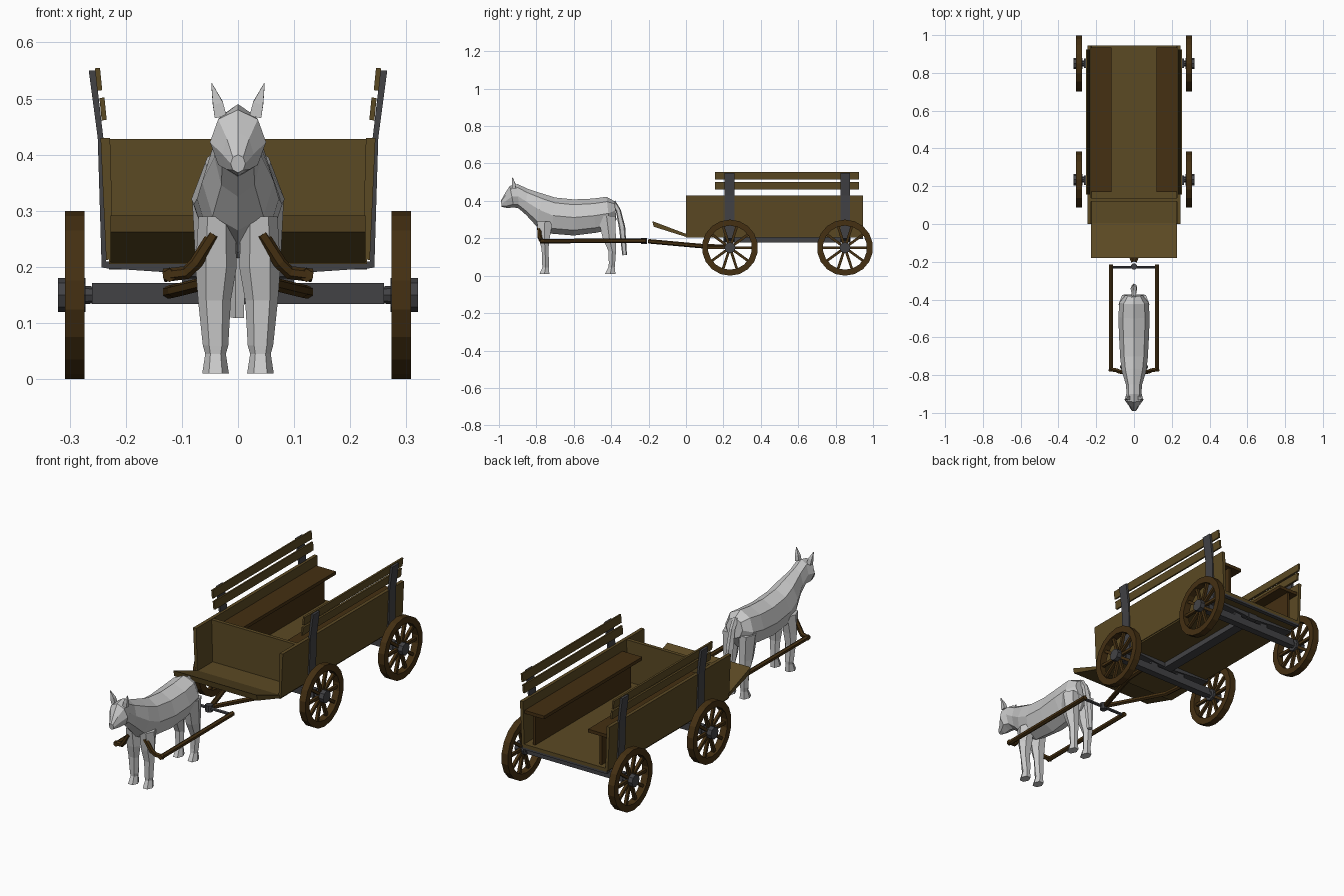
import bpy, bmesh, math
from mathutils import Vector, Matrix

if "Cube" in bpy.data.objects:
    bpy.data.objects.remove(bpy.data.objects["Cube"])


def material(name, rgb):
    m = bpy.data.materials.new(name)
    m.diffuse_color = (*rgb, 1)
    m.use_nodes = True
    m.node_tree.nodes["Principled BSDF"].inputs["Base Color"].default_value = m.diffuse_color
    return m


WOOD = material("light brown wood", (0.105, 0.067, 0.017))
DARK = material("dark brown wood", (0.058, 0.029, 0.006))
IRON = material("dark grey iron", (0.055, 0.055, 0.060))
COAT = material("grey coat", (0.58, 0.58, 0.58))


def finish(name, bm, mat):
    bmesh.ops.recalc_face_normals(bm, faces=bm.faces)
    me = bpy.data.meshes.new(name)
    bm.to_mesh(me)
    bm.free()
    me.materials.append(mat)
    ob = bpy.data.objects.new(name, me)
    bpy.context.collection.objects.link(ob)
    return ob


def skin(bm, rings, closed=False):
    """Bridge rings of points; cap the ends unless closed."""
    vs = [[bm.verts.new(p) for p in r] for r in rings]
    n, k = len(vs), len(vs[0])
    for i in range(n if closed else n - 1):
        a, b = vs[i], vs[(i + 1) % n]
        for j in range(k):
            bm.faces.new((a[j], a[(j + 1) % k], b[(j + 1) % k], b[j]))
    if not closed:
        bm.faces.new(vs[0])
        bm.faces.new(vs[-1])


def prism(name, profile, spans, mat, mirror=True):
    """Extrude an x-z profile along each y span, on both sides if mirrored."""
    bm = bmesh.new()
    for y0, y1 in spans:
        for s in ((1, -1) if mirror else (1,)):
            skin(bm, [[(s * x, y, z) for x, z in profile] for y in (y0, y1)])
    return finish(name, bm, mat)


def box(name, x0, x1, y0, y1, z0, z1, mat, mirror=False):
    return prism(name, [(x0, z0), (x1, z0), (x1, z1), (x0, z1)], [(y0, y1)], mat, mirror)


def bar(name, pts, r, mat, sides=6, mirror=True):
    """Round bar along a path with one radius per point or a single radius."""
    bm = bmesh.new()
    pts = [Vector(p) for p in pts]
    rad = r if isinstance(r, (list, tuple)) else [r] * len(pts)
    for s in ((1, -1) if mirror else (1,)):
        rings = []
        for i, p in enumerate(pts):
            d = (pts[min(i + 1, len(pts) - 1)] - pts[max(i - 1, 0)]).normalized()
            ref = Vector((0, 0, 1)) if abs(d.z) < 0.9 else Vector((0, 1, 0))
            u = d.cross(ref).normalized()
            v = d.cross(u)
            ring = []
            for k in range(sides):
                a = 2 * math.pi * (k + 0.5) / sides
                q = p + rad[i] * (math.cos(a) * u + math.sin(a) * v)
                ring.append((s * q.x, q.y, q.z))
            rings.append(ring)
        skin(bm, rings)
    return finish(name, bm, mat)


# Wagon box: floor, flared sides, front panel, foot board
box("floor", -0.23, 0.23, 0, 0.945, 0.205, 0.222, WOOD)
prism("side_panel", [(0.222, 0.215), (0.235, 0.212), (0.245, 0.43), (0.228, 0.43)], [(0, 0.945)], WOOD)
prism("front_panel", [(-0.224, 0.215), (0.224, 0.215), (0.230, 0.428), (-0.230, 0.428)],
      [(0.12, 0.138)], WOOD, False)
bm = bmesh.new()
skin(bm, [[(x, -0.180, 0.292), (x, 0.005, 0.222), (x, 0.005, 0.206), (x, -0.173, 0.262)]
          for x in (-0.227, 0.227)])
finish("foot_board", bm, WOOD)

# Side benches
box("bench_seat", 0.12, 0.232, 0.17, 0.935, 0.368, 0.384, DARK, True)
box("bench_support", 0.175, 0.188, 0.18, 0.925, 0.22, 0.37, DARK, True)

# Iron uprights and cross braces at the two axles
BRACES = [(0.207, 0.258), (0.825, 0.876)]
prism("upright", [(0.235, 0.199), (0.243, 0.199), (0.250, 0.43), (0.266, 0.55), (0.254, 0.55), (0.240, 0.43)],
      BRACES, IRON)
prism("cross_brace", [(-0.24, 0.198), (-0.12, 0.190), (0, 0.180), (0.12, 0.190), (0.24, 0.198),
                      (0.24, 0.210), (-0.24, 0.210)], BRACES, IRON, False)
box("rear_edge", -0.23, 0.23, 0.925, 0.945, 0.195, 0.206, IRON)
box("centre_beam", -0.025, 0.025, 0.2, 0.88, 0.178, 0.206, IRON)

# Upper rail planks
for nm, x, z in (("lower_rail", 0.234, 0.462), ("upper_rail", 0.242, 0.515)):
    prism(nm, [(x, z), (x + 0.009, z - 0.001), (x + 0.013, z + 0.039), (x + 0.004, z + 0.040)],
          [(0.155, 0.925)], WOOD)


# Axles and wheels
def ring_at(x, y, r, n):
    return [(x, y + r * math.sin(2 * math.pi * k / n), 0.15 + r * math.cos(2 * math.pi * k / n))
            for k in range(n)]


for nm, yc in (("front", 0.235), ("rear", 0.85)):
    box(nm + "_axle", -0.26, 0.26, yc - 0.018, yc + 0.018, 0.134, 0.171, IRON)
    box(nm + "_axle_block", 0.06, 0.10, yc - 0.015, yc + 0.015, 0.17, 0.195, IRON, True)
    rim, hub, spokes = bmesh.new(), bmesh.new(), bmesh.new()
    for s in (1, -1):
        a, b = s * 0.274, s * 0.308
        skin_rings = [ring_at(a, yc, 0.15, 18), ring_at(b, yc, 0.15, 18),
                      ring_at(b, yc, 0.118, 18), ring_at(a, yc, 0.118, 18)]
        skin(rim, skin_rings, closed=True)
        skin(hub, [ring_at(s * x, yc, r, 8) for x, r in
                   ((0.25, 0.015), (0.272, 0.016), (0.272, 0.03), (0.321, 0.03))])
        for k in range(10):
            rot = Matrix.Translation((s * 0.291, yc, 0.15)) @ Matrix.Rotation(2 * math.pi * (k + 0.5) / 10, 4, 'X')
            bmesh.ops.create_cube(spokes, size=1, matrix=rot @ Matrix.Translation((0, 0, 0.072))
                                  @ Matrix.Diagonal((0.014, 0.014, 0.1, 1)))
    finish(nm + "_wheel_rim", rim, DARK)
    finish(nm + "_wheel_hub", hub, IRON)
    finish(nm + "_wheel_spokes", spokes, DARK)

# Draught gear: V pole, crossbar, shafts and chest yoke
bar("draw_pole", [(0.125, 0.235, 0.155), (0.115, 0.1, 0.157), (0.005, -0.20, 0.184)], 0.012, DARK)
bar("hitch_pin", [(0, -0.225, 0.170), (0, -0.225, 0.202)], 0.018, IRON, 8, False)
bar("crossbar", [(-0.125, -0.228, 0.187), (0.125, -0.228, 0.187)], 0.008, IRON, 6, False)
bar("shaft", [(0.122, -0.215, 0.187), (0.122, -0.78, 0.185)], 0.012, DARK)
bar("yoke", [(0.132, -0.768, 0.185), (0.092, -0.775, 0.190), (0.075, -0.782, 0.207), (0.043, -0.785, 0.258)],
    0.012, DARK)

# Animal body: loft of (top y, top z, bottom y, bottom z, half width) from nose to rump
BODY = [(-.990, .400, -.985, .368, .013), (-.968, .440, -.955, .362, .028),
        (-.942, .480, -.920, .365, .050), (-.900, .490, -.895, .360, .040),
        (-.850, .466, -.855, .325, .042), (-.765, .438, -.800, .265, .064),
        (-.700, .418, -.720, .225, .073), (-.600, .408, -.600, .215, .079),
        (-.500, .412, -.480, .230, .083), (-.425, .422, -.405, .245, .077),
        (-.382, .398, -.372, .300, .045)]
bm = bmesh.new()
rings = []
for ty, tz, by, bz, w in BODY:
    t, b = Vector((0, ty, tz)), Vector((0, by, bz))
    rings.append([(t + b) / 2 + (t - b) / 2 * math.cos(k * math.pi / 4)
                  + Vector((w * math.sin(k * math.pi / 4), 0, 0)) for k in range(8)])
skin(bm, rings)
finish("animal_body", bm, COAT)

# Legs: (z, y centre, y half, x centre, x half)
FRONT = [(.010, -.757, .028, .040, .022), (.045, -.750, .019, .040, .017), (.060, -.750, .020, .040, .021),
         (.140, -.754, .019, .042, .027), (.200, -.757, .030, .039, .034), (.290, -.755, .045, .038, .030)]
REAR = [(.010, -.405, .030, .040, .022), (.045, -.398, .018, .040, .017), (.065, -.396, .018, .041, .020),
        (.130, -.394, .021, .043, .023), (.200, -.410, .037, .043, .030), (.320, -.425, .052, .045, .034)]
for nm, secs in (("front_leg", FRONT), ("rear_leg", REAR)):
    bm = bmesh.new()
    for s in (1, -1):
        skin(bm, [[(s * (xc + hx * 1.08 * math.cos((k + .5) * math.pi / 3 + math.pi / 6)),
                    yc + hy * 1.08 * math.sin((k + .5) * math.pi / 3 + math.pi / 6), z)
                   for k in range(6)] for z, yc, hy, xc, hx in secs])
    finish(nm, bm, COAT)

# Ears and tail
bar("ear", [(0.031, -0.920, 0.468), (0.036, -0.922, 0.492), (0.047, -0.928, 0.527)],
    [0.015, 0.013, 0.001], COAT, 4)
bar("tail", [(0, -0.390, 0.395), (0, -0.362, 0.350), (0, -0.342, 0.260), (0, -0.328, 0.110)],
    [0.014, 0.014, 0.018, 0.013], COAT, 5, False)
